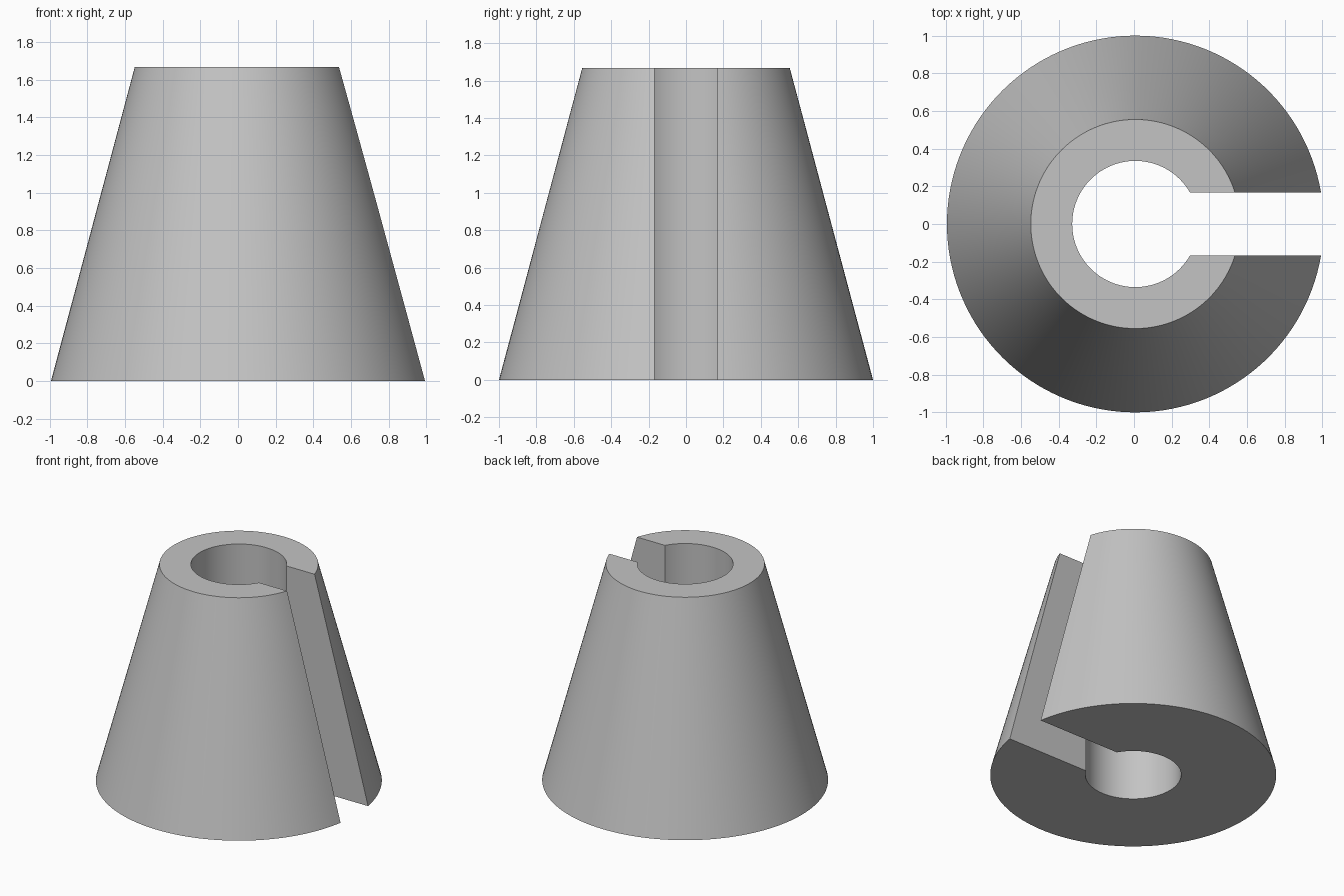
import bpy
import bmesh
from math import asin, pi, cos, sin, radians

cube = bpy.data.objects.get("Cube")
if cube:
    bpy.data.objects.remove(cube, do_unlink=True)

BASE_R, TOP_R, BORE_R = 1.0, 0.555, 0.335
HEIGHT, SLOT = 1.667, 0.168      # slot is the half width
AXIS_X = 0.007                   # the slot shortens the +x side
SEGMENTS, RINGS = 128, 8

grey = bpy.data.materials.new("plain grey")
grey.use_nodes = True
colour = (0.55, 0.55, 0.55, 1)
grey.diffuse_color = colour
grey.node_tree.nodes["Principled BSDF"].inputs["Base Color"].default_value = colour

# Wall section: bore bottom, sloping outside, bore top
profile = [(BORE_R, 0)]
for i in range(RINGS + 1):
    t = i / RINGS
    profile.append((BASE_R + (TOP_R - BASE_R) * t, HEIGHT * t))
profile.append((BORE_R, HEIGHT))

# Sweep the section from one slot face round to the other
bm = bmesh.new()
sections = []
for s in range(SEGMENTS + 1):
    section = []
    for r, z in profile:
        start = asin(SLOT / r)
        a = start + (2 * pi - 2 * start) * s / SEGMENTS
        section.append(bm.verts.new((AXIS_X + r * cos(a), r * sin(a), z)))
    sections.append(section)

n = len(profile)
for a, b in zip(sections, sections[1:]):
    for i in range(n):
        j = (i + 1) % n
        bm.faces.new((a[i], a[j], b[j], b[i]))

# Flat slot faces
bm.faces.new(sections[0])
bm.faces.new(sections[-1])
bmesh.ops.recalc_face_normals(bm, faces=bm.faces)

mesh = bpy.data.meshes.new("slotted_cone")
bm.to_mesh(mesh)
bm.free()
mesh.materials.append(grey)
cone = bpy.data.objects.new("slotted_cone", mesh)
bpy.context.collection.objects.link(cone)

bpy.ops.object.select_all(action="DESELECT")
cone.select_set(True)
bpy.context.view_layer.objects.active = cone
bpy.ops.object.shade_smooth_by_angle(angle=radians(30))
